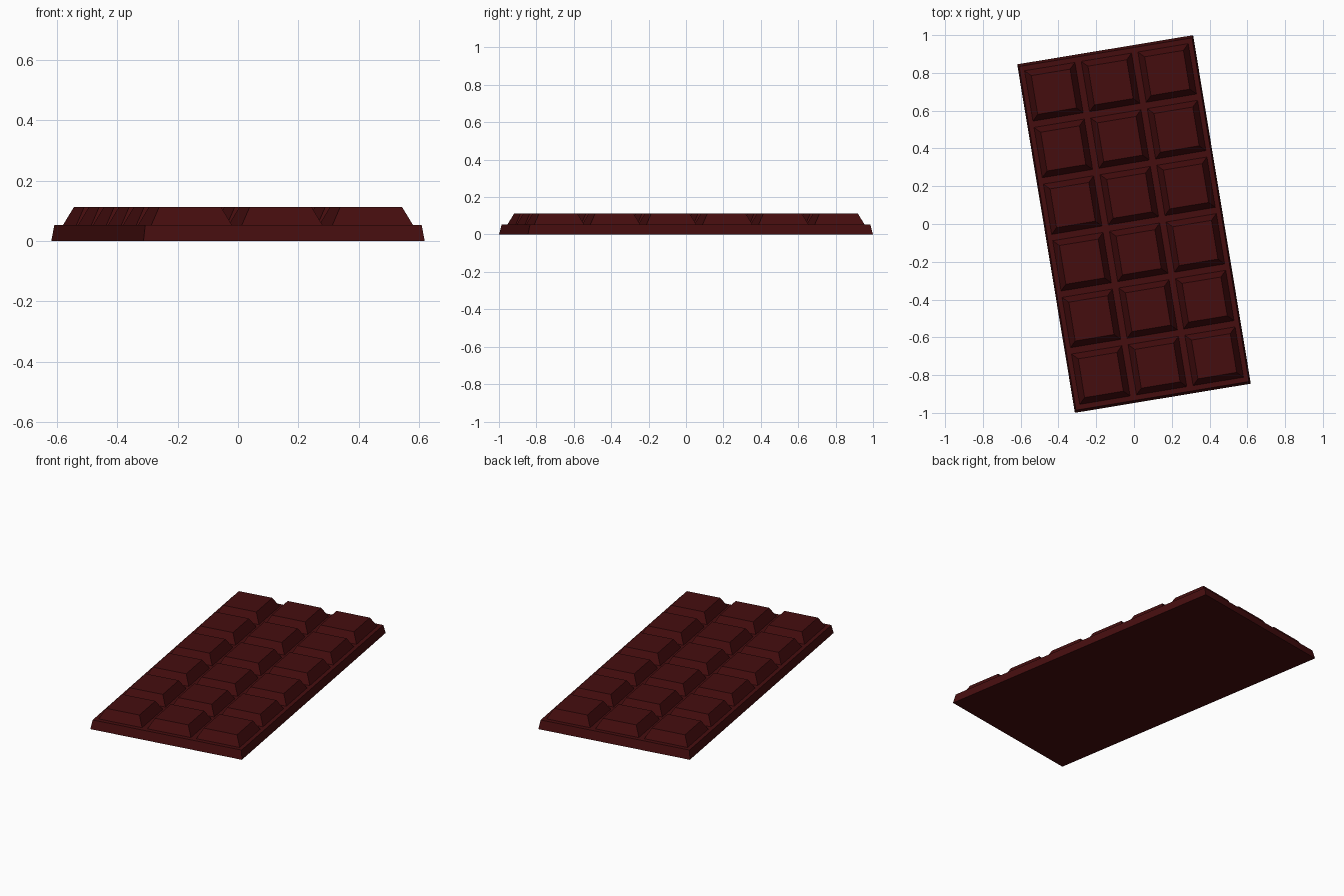
import bpy, bmesh, math

if "Cube" in bpy.data.objects:
    bpy.data.objects.remove(bpy.data.objects["Cube"])

ANGLE = math.radians(9.4)
PITCH = 0.304

choc = bpy.data.materials.new("dark chocolate")
choc.diffuse_color = (0.06, 0.004, 0.0045, 1)
choc.use_nodes = True
choc.node_tree.nodes["Principled BSDF"].inputs["Base Color"].default_value = choc.diffuse_color


def frustum(bm, cx, cy, z0, z1, bottom, top):
    """Rectangular block tapering from half-size bottom to half-size top."""
    ret = bmesh.ops.create_cube(bm, size=2)
    for v in ret["verts"]:
        h, z = (top, z1) if v.co.z > 0 else (bottom, z0)
        v.co = (cx + v.co.x * h[0], cy + v.co.y * h[1], z)


def make_object(name, bm):
    mesh = bpy.data.meshes.new(name)
    bm.to_mesh(mesh)
    bm.free()
    mesh.materials.append(choc)
    ob = bpy.data.objects.new(name, mesh)
    ob.rotation_euler.z = ANGLE
    bpy.context.collection.objects.link(ob)


# thin slab with slightly drafted sides
bm = bmesh.new()
frustum(bm, 0, 0, 0, 0.053, (0.472, 0.935), (0.464, 0.922))
make_object("bar_base", bm)

# 3 x 6 grid of bevelled pieces, open underneath where they meet the slab
bm = bmesh.new()
for i in range(3):
    for j in range(6):
        frustum(bm, (i - 1) * PITCH, (j - 2.5) * PITCH, 0.053, 0.112,
                (0.135, 0.135), (0.104, 0.104))
bm.normal_update()
bmesh.ops.delete(bm, geom=[f for f in bm.faces if f.normal.z < -0.9], context='FACES_ONLY')
make_object("chocolate_pieces", bm)
